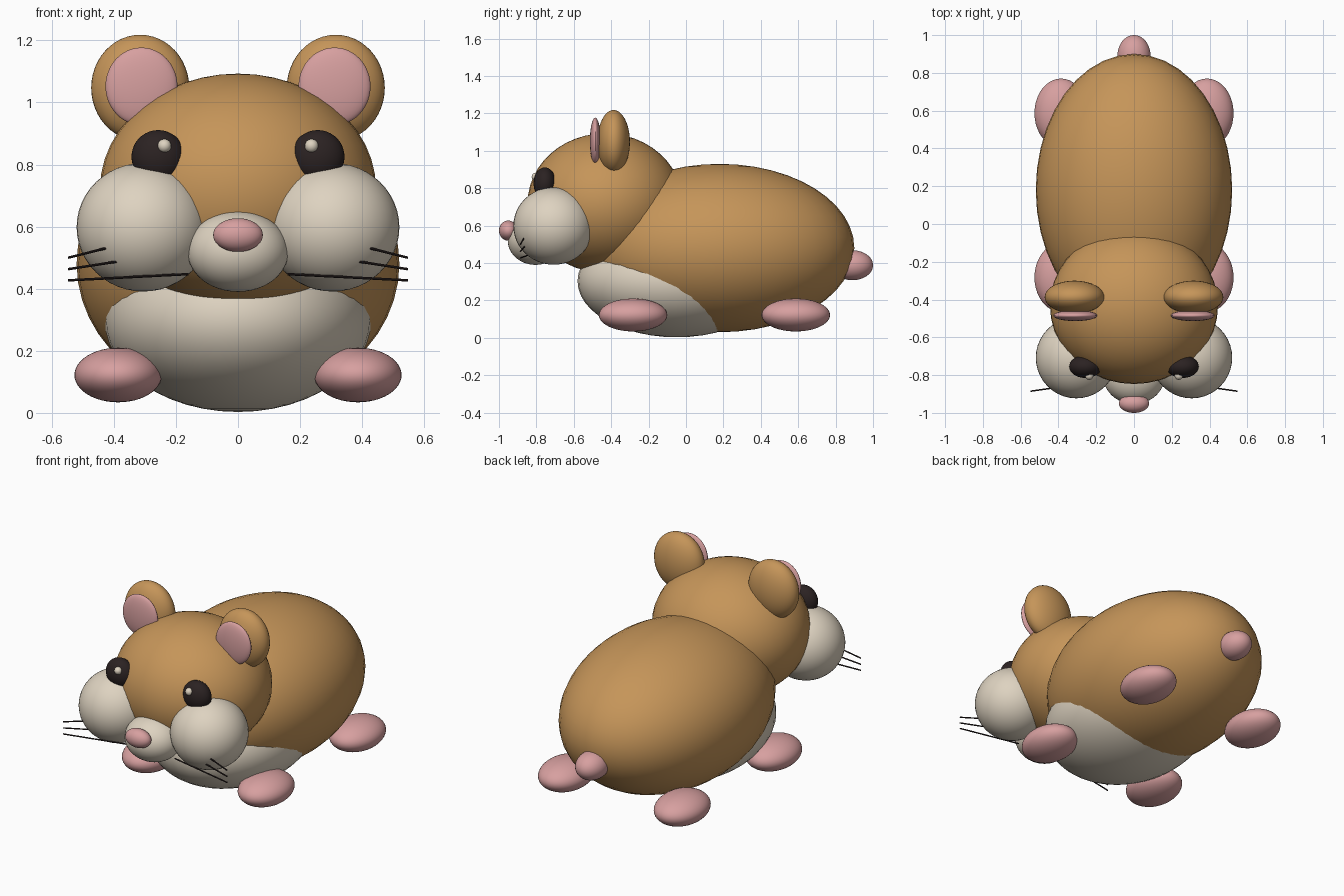
import bpy
from mathutils import Vector

default = bpy.data.objects.get("Cube")
if default:
    bpy.data.objects.remove(default, do_unlink=True)


def material(name, rgb):
    mat = bpy.data.materials.new(name)
    mat.use_nodes = True
    color = (*rgb, 1.0)
    mat.diffuse_color = color
    bsdf = next(n for n in mat.node_tree.nodes if n.type == 'BSDF_PRINCIPLED')
    bsdf.inputs["Base Color"].default_value = color
    bsdf.inputs["Roughness"].default_value = 0.7
    return mat


FUR = material("golden brown fur", (0.56, 0.30, 0.10))
CREAM = material("cream fur", (0.73, 0.65, 0.53))
PINK = material("pink skin", (0.68, 0.35, 0.35))
DARK = material("dark brown", (0.024, 0.016, 0.016))


def finish(name, mat):
    obj = bpy.context.object
    obj.name = obj.data.name = name
    obj.data.materials.append(mat)
    bpy.ops.object.shade_smooth_by_angle()
    return obj


def ellipsoid(name, mat, center, radii):
    bpy.ops.mesh.primitive_uv_sphere_add(segments=40, ring_count=24, radius=1, location=center)
    bpy.context.object.scale = radii
    bpy.ops.object.transform_apply(location=False, rotation=False, scale=True)
    return finish(name, mat)


def pair(name, mat, center, radii):
    x, y, z = center
    for side, sign in (("left", 1), ("right", -1)):
        ellipsoid(f"{side}_{name}", mat, (sign * x, y, z), radii)


def rod(name, mat, start, end, radius):
    a, b = Vector(start), Vector(end)
    bpy.ops.mesh.primitive_cylinder_add(vertices=8, radius=radius, depth=(b - a).length,
                                        location=(a + b) / 2)
    bpy.context.object.rotation_euler = (b - a).to_track_quat('Z', 'Y').to_euler()
    return finish(name, mat)


# Body, belly patch, head and tail
ellipsoid("body", FUR, (0, 0.18, 0.48), (0.52, 0.72, 0.45))
ellipsoid("belly", CREAM, (0, -0.05, 0.303), (0.43, 0.53, 0.3))
ellipsoid("head", FUR, (0, -0.432, 0.72), (0.445, 0.415, 0.373))
ellipsoid("tail", PINK, (0, 0.89, 0.388), (0.088, 0.11, 0.08))

# Face
pair("cheek", CREAM, (0.305, -0.708, 0.598), (0.215, 0.215, 0.207))
ellipsoid("muzzle", CREAM, (0, -0.805, 0.52), (0.163, 0.148, 0.13))
ellipsoid("nose", PINK, (0, -0.95, 0.573), (0.08, 0.05, 0.054))
pair("eye", DARK, (0.257, -0.755, 0.825), (0.086, 0.06, 0.086))
pair("eye_highlight", CREAM, (0.237, -0.803, 0.86), (0.022, 0.022, 0.022))

# Ears
pair("ear", FUR, (0.315, -0.387, 1.047), (0.158, 0.087, 0.171))
pair("inner_ear", PINK, (0.311, -0.485, 1.052), (0.116, 0.029, 0.125))

# Feet
for place, y in (("front", -0.283), ("hind", 0.587)):
    pair(f"{place}_foot", PINK, (0.386, y, 0.122), (0.141, 0.183, 0.088))

# Whiskers: inner and outer height of each
for number, (z_in, z_out) in enumerate(((0.597, 0.5), (0.523, 0.463), (0.447, 0.427)), 1):
    for side, sign in (("left", 1), ("right", -1)):
        rod(f"{side}_whisker_{number}", DARK,
            (sign * 0.16, -0.83, z_in), (sign * 0.547, -0.885, z_out), 0.004)
